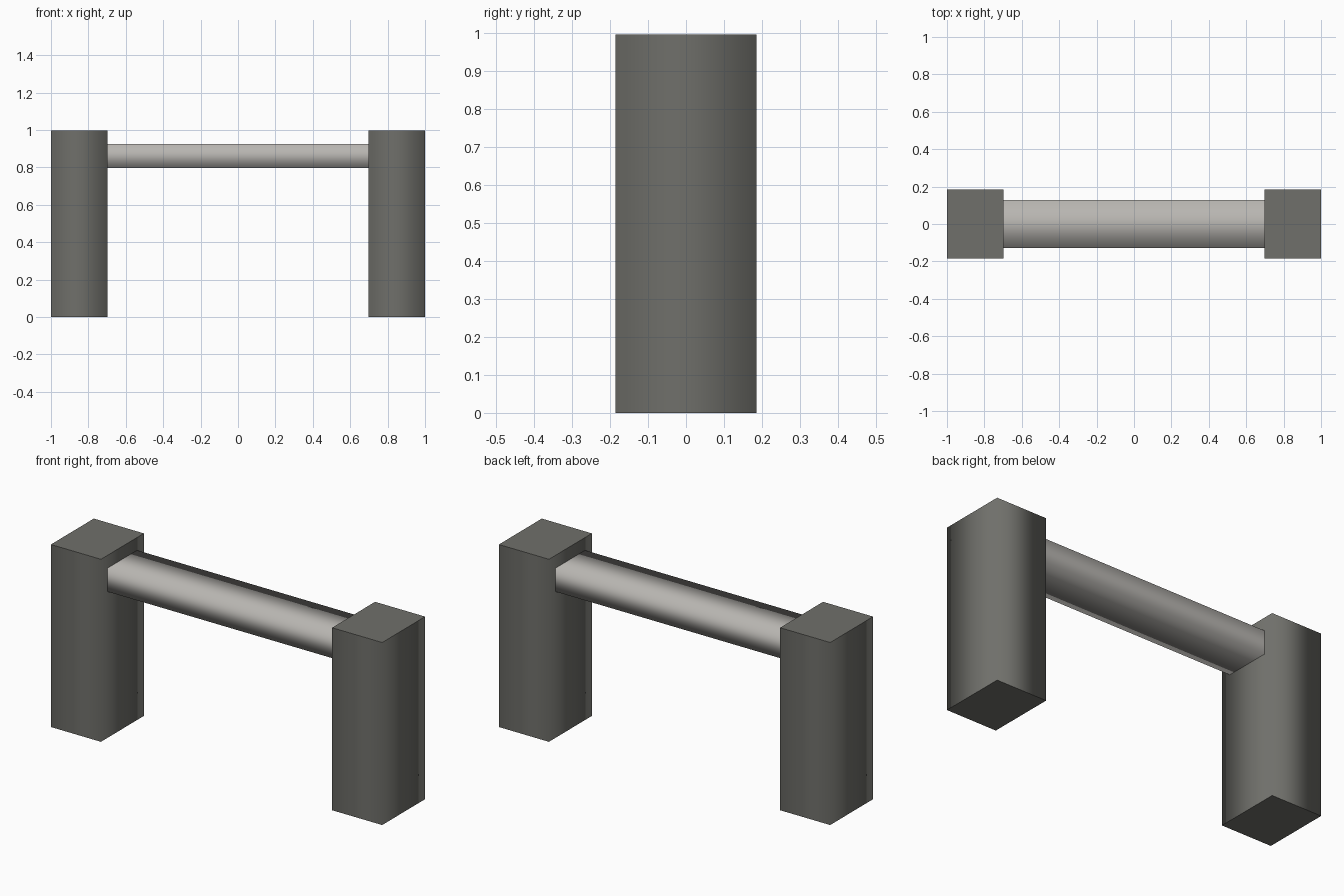
import bpy
import bmesh
from mathutils import Matrix, Vector

if "Cube" in bpy.data.objects:
    bpy.data.objects.remove(bpy.data.objects["Cube"])


def material(name, rgb):
    mat = bpy.data.materials.new(name)
    mat.diffuse_color = (*rgb, 1)
    mat.use_nodes = True
    mat.node_tree.nodes["Principled BSDF"].inputs["Base Color"].default_value = mat.diffuse_color
    return mat


def soft_box(name, lo, hi, axis, mat):
    """Box smoothed around the given long axis, with crisp flat end caps."""
    lo, hi = Vector(lo), Vector(hi)
    bm = bmesh.new()
    bmesh.ops.create_cube(bm, size=1, matrix=Matrix.LocRotScale(
        (lo + hi) / 2, None, hi - lo))
    bm.normal_update()
    for face in bm.faces:
        is_cap = abs(face.normal[axis]) > 0.5
        face.smooth = not is_cap
        if is_cap:
            for edge in face.edges:
                edge.smooth = False
    mesh = bpy.data.meshes.new(name)
    bm.to_mesh(mesh)
    bm.free()
    mesh.materials.append(mat)
    obj = bpy.data.objects.new(name, mesh)
    bpy.context.collection.objects.link(obj)


dark_grey = material("dark_grey", (0.16, 0.16, 0.145))
light_grey = material("light_grey", (0.48, 0.465, 0.44))

# Two upright posts
for side, x in (("left", -0.849), ("right", 0.849)):
    soft_box(side + "_post", (x - 0.151, -0.185, 0), (x + 0.151, 0.185, 0.996), 2, dark_grey)

# Cross beam between the posts
soft_box("cross_beam", (-0.698, -0.127, 0.797), (0.698, 0.127, 0.926), 0, light_grey)
